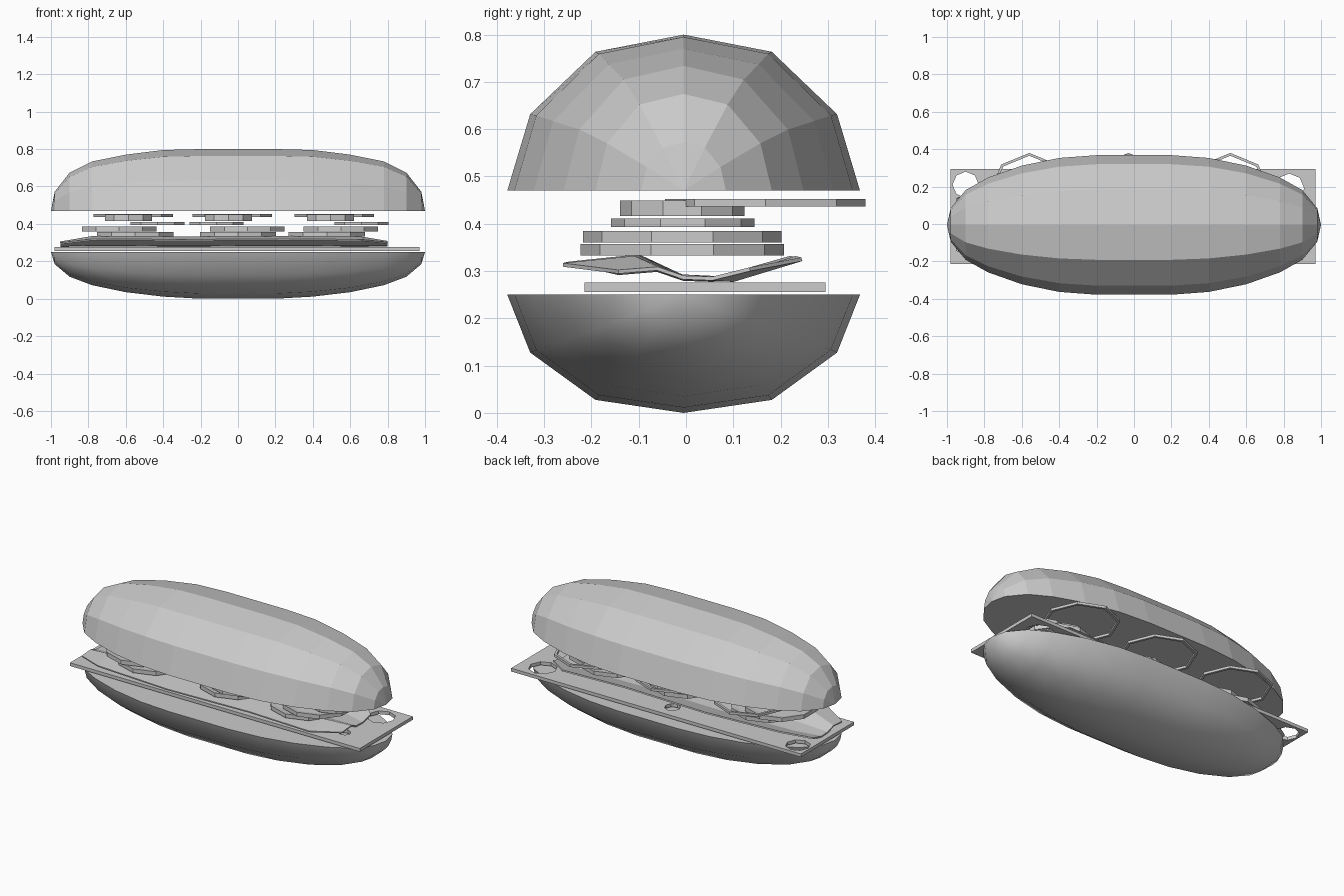
import bpy, bmesh, math
from mathutils import Vector

cube = bpy.data.objects.get("Cube")
if cube:
    bpy.data.objects.remove(cube, do_unlink=True)

grey = bpy.data.materials.new("plain_grey")
grey.use_nodes = True
grey.diffuse_color = (0.6, 0.6, 0.6, 1)
grey.node_tree.nodes["Principled BSDF"].inputs["Base Color"].default_value = (0.6, 0.6, 0.6, 1)


def finish(name, bm):
    bmesh.ops.recalc_face_normals(bm, faces=bm.faces)
    mesh = bpy.data.meshes.new(name)
    bm.to_mesh(mesh)
    bm.free()
    mesh.materials.append(grey)
    obj = bpy.data.objects.new(name, mesh)
    bpy.context.collection.objects.link(obj)
    return obj


def activate(obj):
    bpy.ops.object.select_all(action='DESELECT')
    obj.select_set(True)
    bpy.context.view_layer.objects.active = obj


# Bun half: faceted arcs lofted along x, closed by a pole at each end and a flat cut face
ARC = [(-1, 0), (-.87, .49), (-.5, .89), (0, 1), (.5, .89), (.87, .49), (1, 0)]
STATIONS = [.98, .9, .78, .6, .4, .2]
WIDTHS = [.24, .5, .68, .85, .96, 1]


def bun(name, base, height, heights):
    bm = bmesh.new()
    half = list(zip(STATIONS, WIDTHS, heights))
    rows = [(-x, w, h) for x, w, h in half] + [(x, w, h) for x, w, h in reversed(half)]
    rings = [[bm.verts.new((x, .373 * w * a - .005, base + height * h * b)) for a, b in ARC]
             for x, w, h in rows]
    for r, s in zip(rings, rings[1:]):
        for i in range(len(ARC) - 1):
            bm.faces.new((r[i], r[i + 1], s[i + 1], s[i]))
    tips = []
    for x, ring in ((-1, rings[0]), (1, rings[-1])):
        tip = bm.verts.new((x, -.005, base))
        tips.append(tip)
        for a, b in zip(ring, ring[1:]):
            bm.faces.new((a, b, tip))
    bm.faces.new([tips[0]] + [r[0] for r in rings] + [tips[1]] + [r[-1] for r in reversed(rings)])
    return finish(name, bm)


bun("top_bun", .47, .33, [.31, .62, .8, .91, .985, 1])
bottom = bun("bottom_bun", .25, -.25, [.26, .53, .71, .86, .955, 1])
activate(bottom)
bpy.ops.object.shade_smooth_by_angle(angle=math.radians(50))


# Flat round slice, optionally with a shallow recessed centre
def slice_disc(name, x, y, z0, z1, radius, sides, recess=0):
    bm = bmesh.new()
    bmesh.ops.create_cone(bm, cap_ends=True, segments=sides, radius1=radius,
                          radius2=radius, depth=z1 - z0)
    if recess:
        caps = [f for f in bm.faces if abs(f.normal.z) > .9]
        bmesh.ops.inset_individual(bm, faces=caps, thickness=radius * .14, depth=-recess)
    bmesh.ops.translate(bm, verts=bm.verts, vec=(x, y, (z0 + z1) / 2))
    return finish(name, bm)


# Cheese slab with holes
bm = bmesh.new()
bmesh.ops.create_cube(bm, size=1)
bmesh.ops.scale(bm, verts=bm.verts, vec=(1.95, .51, .02))
bmesh.ops.translate(bm, verts=bm.verts, vec=(-.005, .04, .266))
cheese = finish("cheese", bm)
HOLES = [(-.9, .21, .07), (.83, .19, .08), (-.9, .07, .025), (.78, -.09, .035),
         (-.05, .2, .045), (.35, .06, .06), (-.45, -.08, .06)]
for x, y, r in HOLES:
    cutter = slice_disc("hole_cutter", x, y, .2, .32, r, 8)
    cutter.hide_render = True
    mod = cheese.modifiers.new("hole", 'BOOLEAN')
    mod.operation = 'DIFFERENCE'
    mod.solver = 'EXACT'
    mod.object = cutter
    activate(cheese)
    bpy.ops.object.modifier_apply(modifier=mod.name)
    bpy.data.objects.remove(cutter, do_unlink=True)

# Lettuce: thin folded sheet with drooping ends
FOLDS = [(-.26, .313), (-.11, .328), (-.01, .286), (.1, .281), (.245, .325)]
ENDS = [(-.95, .55), (-.78, .9), (-.3, 1), (.25, .95), (.66, 1), (.8, .55)]
bm = bmesh.new()
rows = []
for i, (x, spread) in enumerate(ENDS):
    droop = .45 if spread < .6 else 1
    rows.append([bm.verts.new((x, y * spread, .281 + (z - .281) * droop + .003 * (i % 2)))
                 for y, z in FOLDS])
for r, s in zip(rows, rows[1:]):
    for i in range(len(FOLDS) - 1):
        bm.faces.new((r[i], s[i], s[i + 1], r[i + 1]))
lettuce = finish("lettuce", bm)
solid = lettuce.modifiers.new("thickness", 'SOLIDIFY')
solid.thickness = .008
solid.offset = 0

# Overlapping tomato slices
for i, (low, high) in enumerate([(-.55, -.635), (0, .05), (.475, .55)]):
    slice_disc(f"tomato_lower_{i}", low, -.008, .333, .357, .215, 10, .004)
    slice_disc(f"tomato_upper_{i}", high, -.008, .36, .385, .21, 10, .004)

# Small pickle slices
for i, (low, high) in enumerate([(-.43, -.585), (-.115, -.05), (.66, .495)]):
    slice_disc(f"pickle_lower_{i}", low, -.007, .393, .411, .152, 10)
    slice_disc(f"pickle_upper_{i}", high, -.008, .416, .449, .132, 10)

# Thin onion rings
for i, x in enumerate([-.56, -.03, .515]):
    bm = bmesh.new()
    sides = 8
    loops = []
    for radius, z in ((.212, .437), (.212, .452), (.197, .452), (.197, .437)):
        loops.append([bm.verts.new((x + radius * math.cos(math.tau * k / sides),
                                    .168 + radius * math.sin(math.tau * k / sides), z))
                      for k in range(sides)])
    for a, b in zip(loops, loops[1:] + loops[:1]):
        for k in range(sides):
            n = (k + 1) % sides
            bm.faces.new((a[k], a[n], b[n], b[k]))
    finish(f"onion_ring_{i}", bm)
